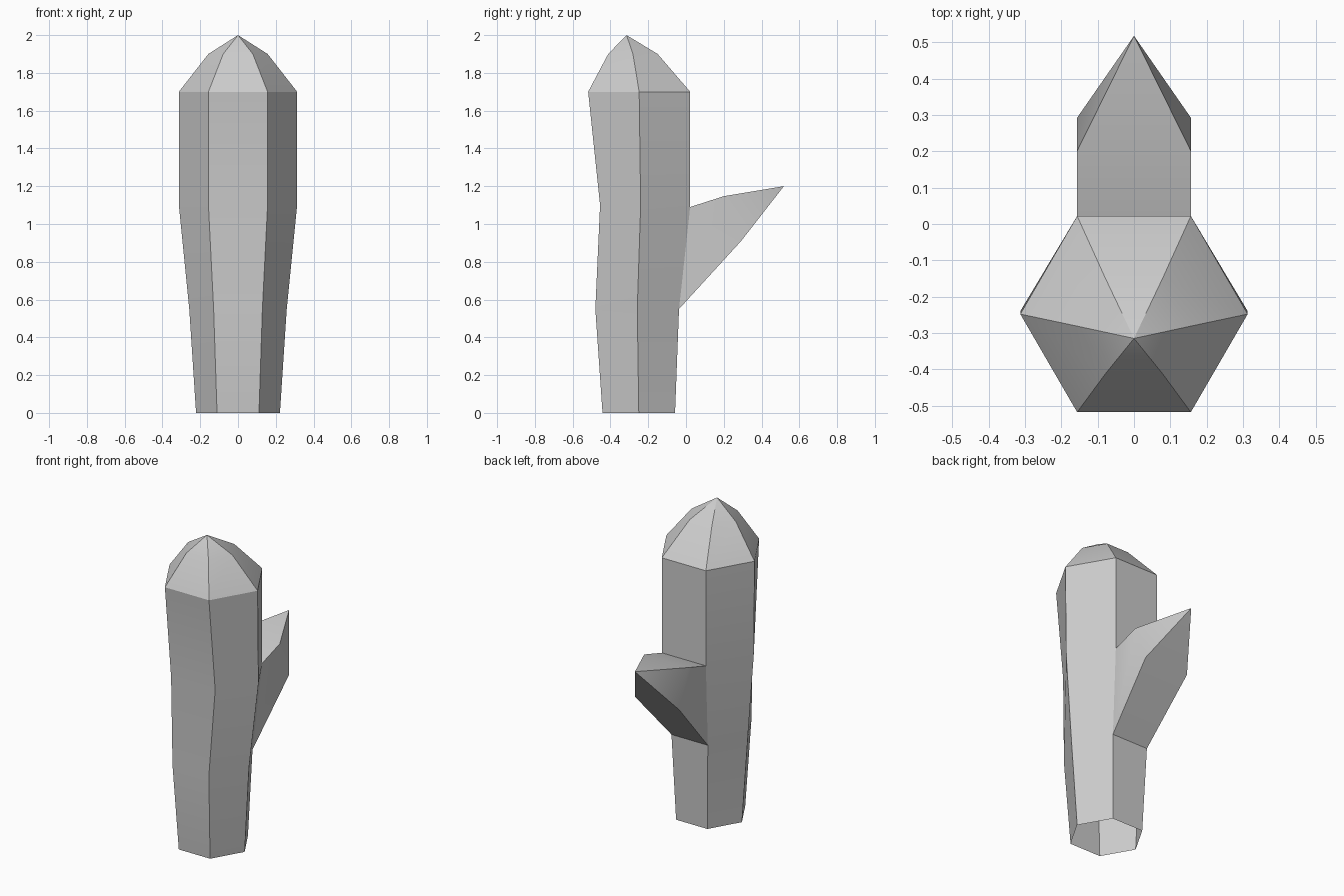
import bpy, bmesh
from mathutils import Vector

if "Cube" in bpy.data.objects:
    bpy.data.objects.remove(bpy.data.objects["Cube"])

# Six-sided rings up the trunk and dome: z, half width, y front, y middle, y back
RINGS = [
    (0.00, 0.222, -0.442, -0.25, -0.058),
    (0.55, 0.258, -0.480, -0.258, -0.037),
    (1.10, 0.313, -0.455, -0.24, 0.022),
    (1.70, 0.313, -0.518, -0.248, 0.022),
    (1.90, 0.157, -0.412, -0.281, -0.150),
]

bm = bmesh.new()


def ring(z, r, front, mid, back):
    pts = [(r, mid), (r / 2, back), (-r / 2, back),
           (-r, mid), (-r / 2, front), (r / 2, front)]
    return [bm.verts.new((x, y, z)) for x, y in pts]


# Trunk, open at the bottom
rings = [ring(*r) for r in RINGS]
for lower, upper in zip(rings, rings[1:]):
    for i in range(6):
        j = (i + 1) % 6
        bm.faces.new((lower[i], lower[j], upper[j], upper[i]))
for v in rings[2][1:3]:
    v.co.z = 1.09

# Pointed dome top
apex = bm.verts.new((0, -0.315, 2.0))
for i in range(6):
    bm.faces.new((rings[-1][i], rings[-1][(i + 1) % 6], apex))

# Branch extruded from the back panel, then drawn out to a point
panel = next(f for f in bm.faces
             if set(f.verts) == set(rings[1][1:3] + rings[2][1:3]))
cap = bmesh.ops.extrude_discrete_faces(bm, faces=[panel])["faces"][0]
for v in cap.verts:
    side = 0.157 if v.co.x > 0 else -0.157
    v.co = Vector((side, 0.20, 1.147) if v.co.z > 0.8 else (side, 0.292, 0.91))
tip = bmesh.ops.poke(bm, faces=[cap])["verts"][0]
tip.co = (0, 0.518, 1.20)

bmesh.ops.recalc_face_normals(bm, faces=bm.faces[:])
mesh = bpy.data.meshes.new("branched_column")
bm.to_mesh(mesh)
bm.free()
obj = bpy.data.objects.new("branched_column", mesh)
bpy.context.collection.objects.link(obj)

# Soft shading along each panel, crisp corners
bpy.context.view_layer.objects.active = obj
obj.select_set(True)
bpy.ops.object.shade_smooth_by_angle(angle=0.5236)
